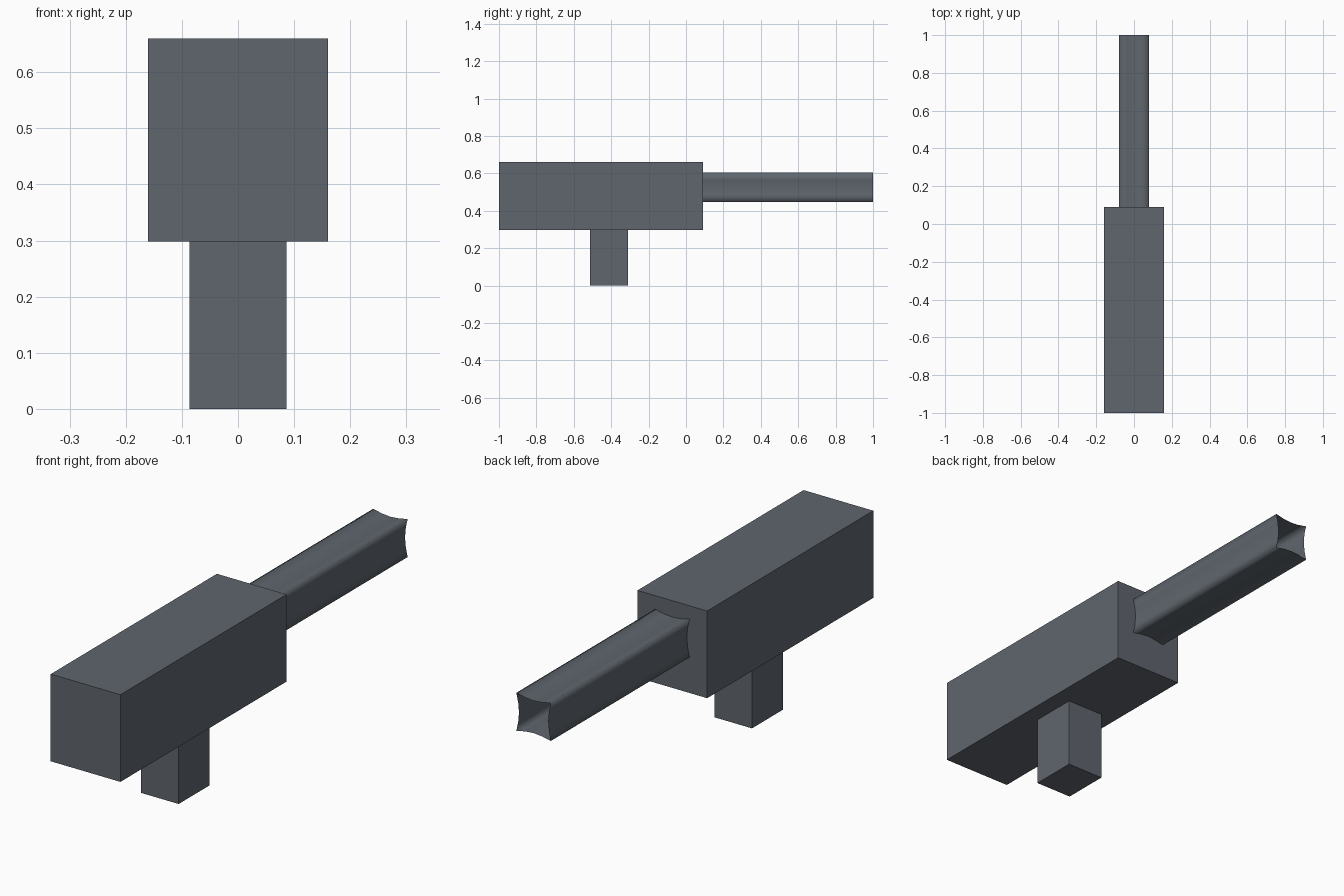
import bpy, bmesh
from math import sin, pi
from mathutils import Vector

cube = bpy.data.objects.get("Cube")
if cube:
    bpy.data.objects.remove(cube, do_unlink=True)

gunmetal = bpy.data.materials.new("gunmetal_grey")
colour = (0.115, 0.133, 0.155, 1)
gunmetal.diffuse_color = colour
gunmetal.use_nodes = True
gunmetal.node_tree.nodes["Principled BSDF"].inputs["Base Color"].default_value = colour


def add_object(name, bm):
    mesh = bpy.data.meshes.new(name)
    bm.to_mesh(mesh)
    bm.free()
    mesh.materials.append(gunmetal)
    obj = bpy.data.objects.new(name, mesh)
    bpy.context.collection.objects.link(obj)
    return obj


def add_box(name, low, high):
    low, high = Vector(low), Vector(high)
    bm = bmesh.new()
    bmesh.ops.create_cube(bm, size=1)
    bmesh.ops.scale(bm, vec=high - low, verts=bm.verts)
    bmesh.ops.translate(bm, vec=(low + high) / 2, verts=bm.verts)
    return add_object(name, bm)


def add_barrel(name, y0, y1, centre_z, half, dip, steps):
    # Open square tube whose four sides bow gently inward
    corners = [(-1, -1), (1, -1), (1, 1), (-1, 1)]
    profile = []
    for i, (ax, az) in enumerate(corners):
        bx, bz = corners[(i + 1) % 4]
        for s in range(steps):
            t = s / steps
            sag = dip * sin(pi * t)
            x = half * (ax + (bx - ax) * t) - sag * (ax + bx) / 2
            z = half * (az + (bz - az) * t) - sag * (az + bz) / 2
            profile.append((x, z + centre_z))
    bm = bmesh.new()
    rings = [[bm.verts.new((x, y, z)) for x, z in profile] for y in (y0, y1)]
    n = len(profile)
    for i in range(n):
        j = (i + 1) % n
        face = bm.faces.new((rings[0][i], rings[1][i], rings[1][j], rings[0][j]))
        face.smooth = True
    bm.normal_update()
    # Make the walls face outward
    if bm.faces[:][0].normal.z > 0:
        bmesh.ops.reverse_faces(bm, faces=bm.faces)
    return add_object(name, bm)


# Body, grip and barrel
add_box("body", (-0.16, -1, 0.298), (0.16, 0.09, 0.66))
add_box("grip", (-0.086, -0.512, 0), (0.086, -0.31, 0.298))
add_barrel("barrel", 0.09, 1, 0.525, 0.079, 0.012, 4)
